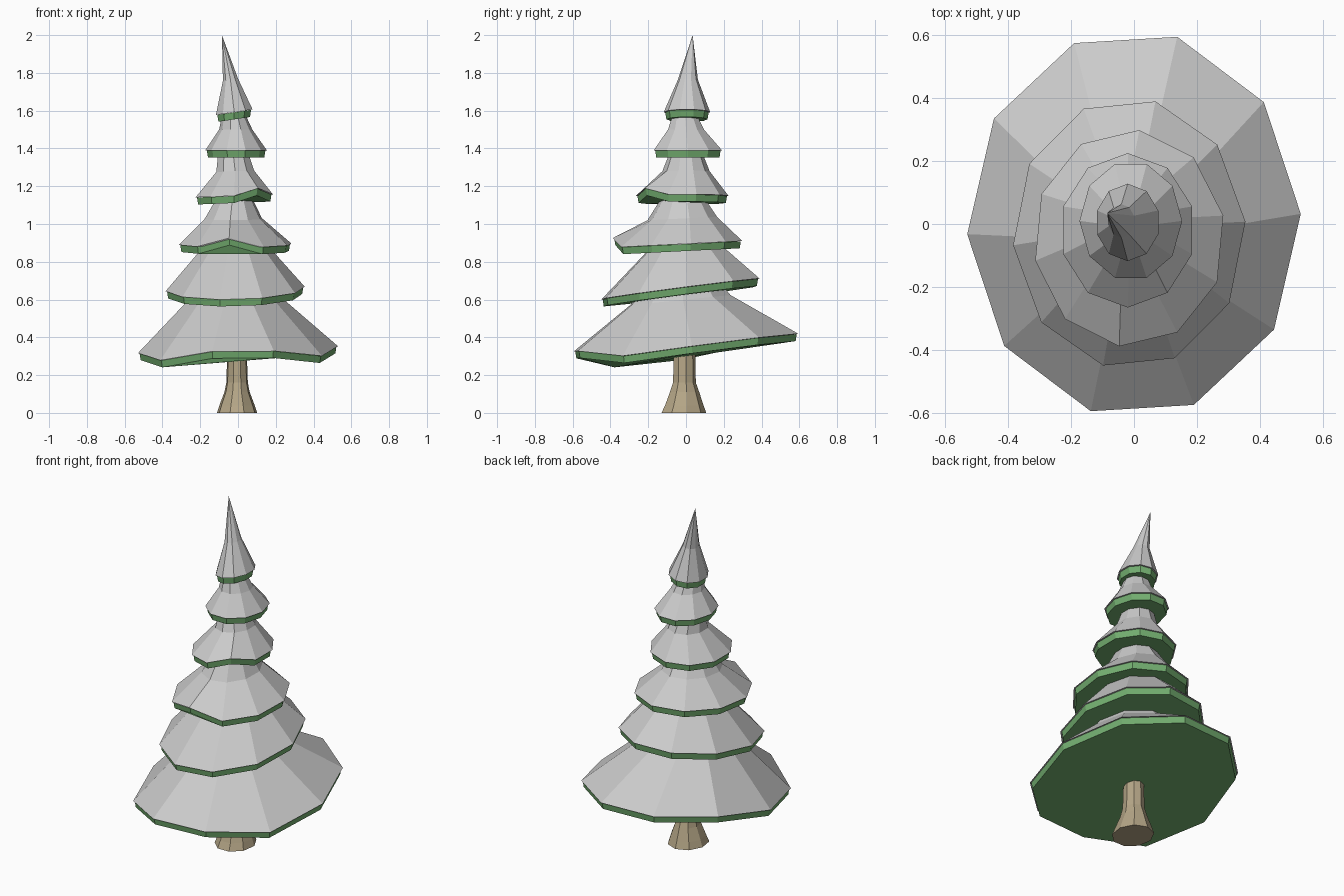
import bpy, bmesh
from math import sin, cos, radians, tau

if "Cube" in bpy.data.objects:
    bpy.data.objects.remove(bpy.data.objects["Cube"])


def material(name, rgb):
    m = bpy.data.materials.new(name)
    m.diffuse_color = (*rgb, 1)
    m.use_nodes = True
    m.node_tree.nodes["Principled BSDF"].inputs["Base Color"].default_value = m.diffuse_color
    return m


GREEN = material("needles", (0.17, 0.42, 0.16))
BARK = material("bark", (0.46, 0.38, 0.24))


def ring(cx, cy, rx, ry, z, n=10, phase=0, tilt=(0, 0), bumps={}):
    """Elliptical polygon, tilted, with single corners raised or lowered."""
    pts = []
    for k in range(n):
        a = radians(phase) + tau * k / n
        x, y = cx + rx * cos(a), cy + ry * sin(a)
        pts.append((x, y, z + tilt[0] * x + tilt[1] * y + bumps.get(k, 0)))
    return pts


def loft(name, rings, mat=None, cap_bottom=True, tip=None):
    """Skin a stack of rings, closed on top by a face or a tip point."""
    bm = bmesh.new()
    loops = [[bm.verts.new(p) for p in r] for r in rings]
    n = len(loops[0])
    for a, b in zip(loops, loops[1:]):
        for i in range(n):
            j = (i + 1) % n
            bm.faces.new((a[i], a[j], b[j], b[i]))
    if cap_bottom:
        bm.faces.new(loops[0][::-1])
    if tip:
        t = bm.verts.new(tip)
        for i in range(n):
            bm.faces.new((loops[-1][i], loops[-1][(i + 1) % n], t))
    else:
        bm.faces.new(loops[-1])
    bmesh.ops.recalc_face_normals(bm, faces=bm.faces)
    me = bpy.data.meshes.new(name)
    bm.to_mesh(me)
    bm.free()
    ob = bpy.data.objects.new(name, me)
    bpy.context.collection.objects.link(ob)
    if mat:
        me.materials.append(mat)
    return ob


# tiers: rim ellipse (cx, cy, rx, ry, z), phase, tilt, corner bumps, upper rings
TIERS = [
    ((0, 0, .53, .615, .36), 3, (0, .1), {0: -.01, 5: -.04, 6: -.043, 7: .025, 8: .025, 9: -.025},
     [(-.01, -.03, .255, .275, .60), (-.01, -.03, .17, .18, .72)]),
    ((-.015, -.03, .37, .43, .66), 5, (.02, .13), {},
     [(-.015, -.02, .185, .205, .87), (-.015, -.02, .12, .13, .98)]),
    ((-.015, -.045, .305, .345, .895), 12, (0, .05), {7: .05},
     [(-.025, -.02, .155, .185, 1.03), (-.02, -.02, .10, .12, 1.13), (-.02, -.02, .07, .08, 1.2)]),
    ((-.02, -.02, .215, .245, 1.15), 18, (.04, 0), {8: .035},
     [(-.015, 0, .105, .125, 1.28), (-.025, 0, .085, .09, 1.37), (-.025, 0, .06, .06, 1.43)]),
    ((-.01, .01, .163, .19, 1.39), 0, (0, 0), {},
     [(-.012, 0, .088, .10, 1.5), (-.02, -.005, .068, .075, 1.56), (-.02, 0, .05, .05, 1.6)]),
    ((-.02, .005, .102, .123, 1.595), 18, (.15, 0), {},
     [(-.04, .01, .042, .053, 1.77)]),
]
for i, (rim, phase, tilt, bumps, upper) in enumerate(TIERS, 1):
    cx, cy, rx, ry, z = rim
    edge = ring(*rim, phase=phase, tilt=tilt, bumps=bumps)
    tip = (-.085, .035, 2.0) if i == len(TIERS) else None
    # snow blanket
    loft(f"snow_tier_{i}", [edge] + [ring(*u, phase=phase, tilt=tilt) for u in upper], tip=tip)
    # green boughs peeking out below the snow
    inset = [ring(cx, cy, rx - d, ry - d, z + dz, phase=phase, tilt=tilt, bumps=bumps)
             for d, dz in ((.014, -.038), (.008, -.001))]
    loft(f"boughs_tier_{i}", inset, GREEN)

# flared trunk
loft("trunk", [ring(*r, n=9, phase=10) for r in (
    (-.005, -.015, .108, .122, 0), (-.005, -.012, .095, .105, .04), (-.005, -.01, .068, .08, .11),
    (-.005, -.01, .058, .062, .16), (-.005, -.01, .05, .058, .38))], BARK)
